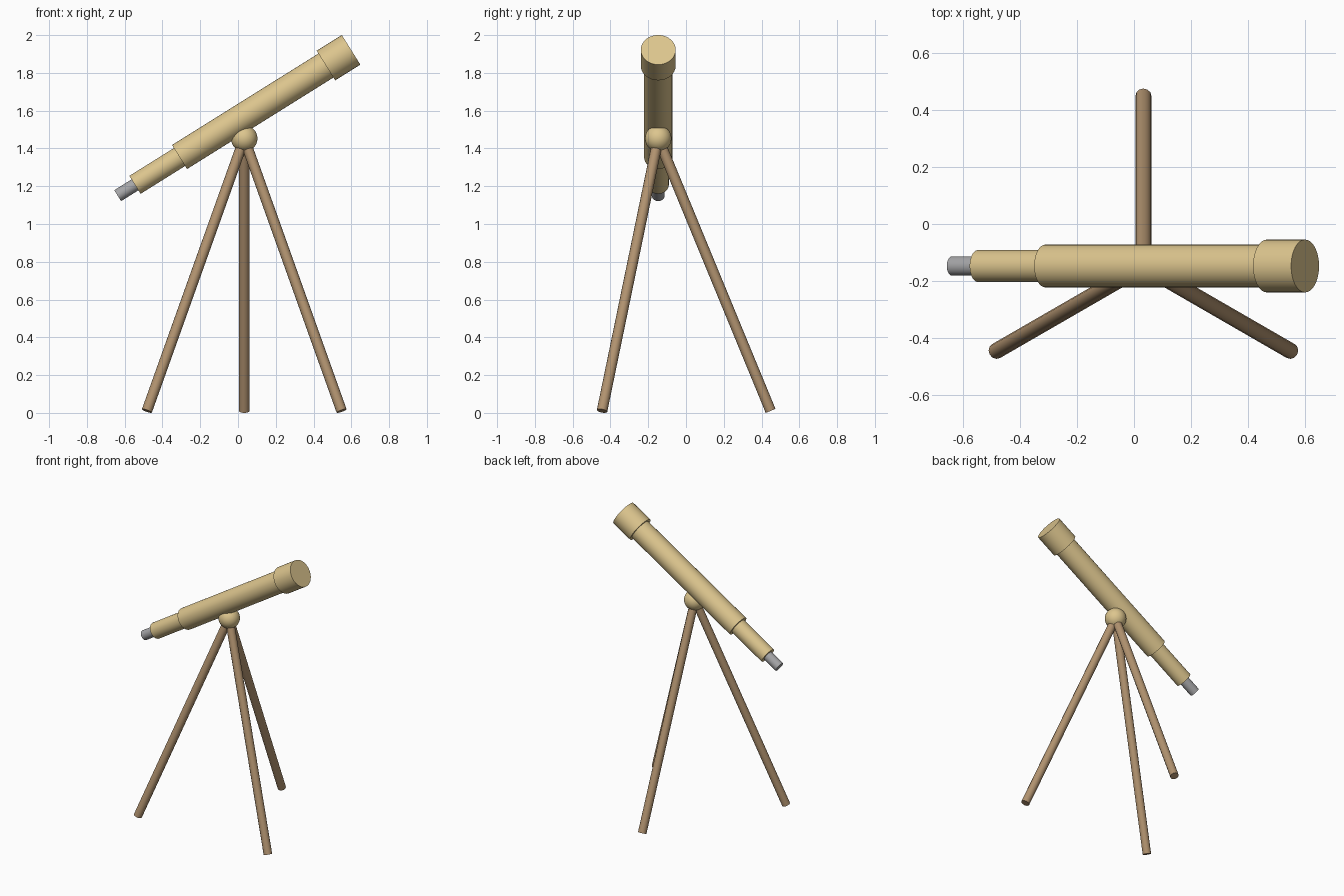
import bpy
import math
from mathutils import Vector

cube = bpy.data.objects.get("Cube")
if cube:
    bpy.data.objects.remove(cube, do_unlink=True)


def material(name, color):
    mat = bpy.data.materials.new(name)
    mat.use_nodes = True
    mat.diffuse_color = (*color, 1)
    mat.node_tree.nodes["Principled BSDF"].inputs["Base Color"].default_value = (*color, 1)
    return mat


brass = material("pale brass", (0.72, 0.56, 0.27))
wood = material("brown wood", (0.44, 0.29, 0.16))
steel = material("grey steel", (0.38, 0.38, 0.39))


def finish(name, mat):
    obj = bpy.context.object
    obj.name = name
    obj.data.materials.append(mat)
    bpy.ops.object.shade_smooth_by_angle(angle=math.radians(40))
    return obj


def rod(name, start, end, radius, sides, mat):
    """Capped cylinder between two points."""
    axis = end - start
    bpy.ops.mesh.primitive_cylinder_add(
        vertices=sides, radius=radius, depth=axis.length,
        location=(start + end) / 2,
        rotation=axis.to_track_quat("Z", "Y").to_euler())
    return finish(name, mat)


# Tilted optical tube, built in stepped sections along one axis
eye_end = Vector((-0.637, -0.147, 1.15))
tilt = math.radians(32)
direction = Vector((math.cos(tilt), 0, math.sin(tilt)))
sections = [
    ("eyepiece", 0.0, 0.14, 0.034, steel),
    ("draw_tube", 0.108, 0.42, 0.056, brass),
    ("main_tube", 0.386, 1.34, 0.075, brass),
    ("lens_hood", 1.30, 1.457, 0.0925, brass),
]
for name, begin, stop, radius, mat in sections:
    rod(name, eye_end + direction * begin, eye_end + direction * stop,
        radius, 32, mat)

# Ball joint under the tube
hub = Vector((0.033, -0.147, 1.453))
bpy.ops.mesh.primitive_uv_sphere_add(segments=32, ring_count=16,
                                     radius=0.07, location=hub)
finish("ball_joint", brass)

# Three splayed tripod legs
for name, angle in (("back_leg", 90), ("front_right_leg", 210), ("front_left_leg", 330)):
    a = math.radians(angle)
    foot = Vector((hub.x + 0.595 * math.cos(a), hub.y + 0.595 * math.sin(a), 0.0105))
    rod(name, hub, foot, 0.028, 12, wood)
